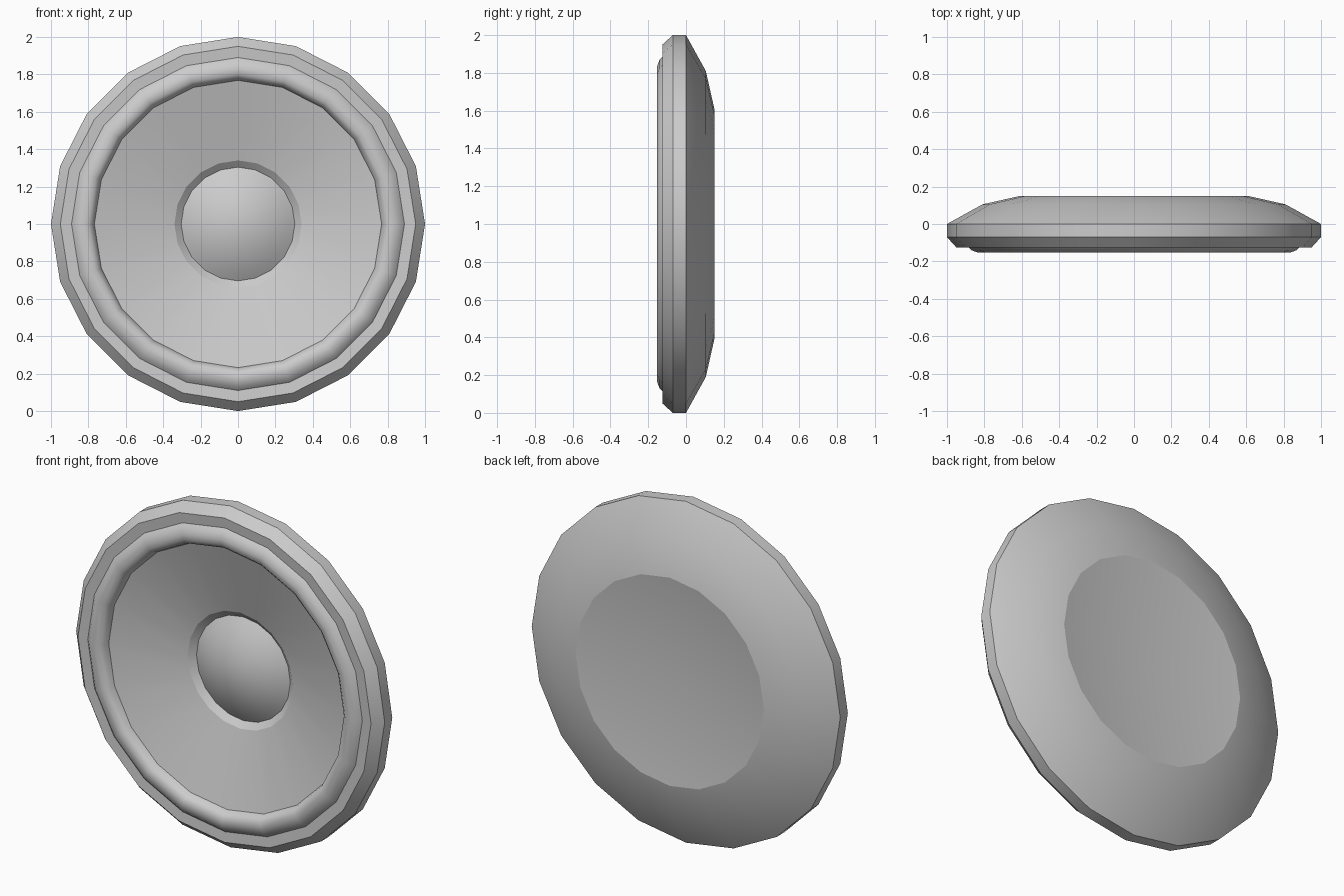
import bpy, bmesh, math

if "Cube" in bpy.data.objects:
    bpy.data.objects.remove(bpy.data.objects["Cube"])

SIDES = 20


def lathe(name, profile):
    """Revolve (radius, y) points around the y axis at z = 1, ordered back to front."""
    bm = bmesh.new()
    rings = []
    for r, y in profile:
        if r == 0:
            rings.append([bm.verts.new((0, y, 1))] * SIDES)
        else:
            rings.append([bm.verts.new((r * math.cos(2 * math.pi * k / SIDES), y,
                                        1 + r * math.sin(2 * math.pi * k / SIDES)))
                          for k in range(SIDES)])
    for a, b in zip(rings, rings[1:]):
        for k in range(SIDES):
            n = (k + 1) % SIDES
            quad = [a[k], a[n], b[n], b[k]]
            bm.faces.new(list(dict.fromkeys(quad)))
    mesh = bpy.data.meshes.new(name)
    bm.to_mesh(mesh)
    bm.free()
    obj = bpy.data.objects.new(name, mesh)
    bpy.context.collection.objects.link(obj)
    bpy.ops.object.select_all(action='DESELECT')
    obj.select_set(True)
    bpy.context.view_layer.objects.active = obj
    bpy.ops.object.shade_smooth_by_angle(angle=math.radians(50))
    return obj


# Dished back plate
lathe("back_plate", [(0, 0.08), (0.61, 0.15)])

# Tapered back shell
lathe("back_shell", [(0.61, 0.15), (0.81, 0.105), (1.0, 0.0)])

# Straight outer rim
lathe("outer_rim", [(1.0, 0.0), (1.0, -0.07)])

# Chamfered front flange
lathe("front_flange", [(1.0, -0.07), (0.95, -0.125), (0.89, -0.12)])

# Rolled surround
lathe("surround", [(0.89, -0.12), (0.87, -0.14), (0.835, -0.153), (0.80, -0.15),
                   (0.778, -0.13), (0.768, -0.10)])

# Shallow speaker cone with a step around the cap
lathe("cone", [(0.768, -0.10), (0.34, 0.02)])
lathe("cone_step", [(0.34, 0.02), (0.304, 0.05)])

# Domed dust cap
dome_points = [(0.304 * math.cos(t), 0.05 - 0.10 * (1 - (math.cos(t)) ** 2))
               for t in [math.radians(a) for a in (0, 30, 48, 63, 77)]]
lathe("dust_cap", dome_points + [(0, -0.05)])
